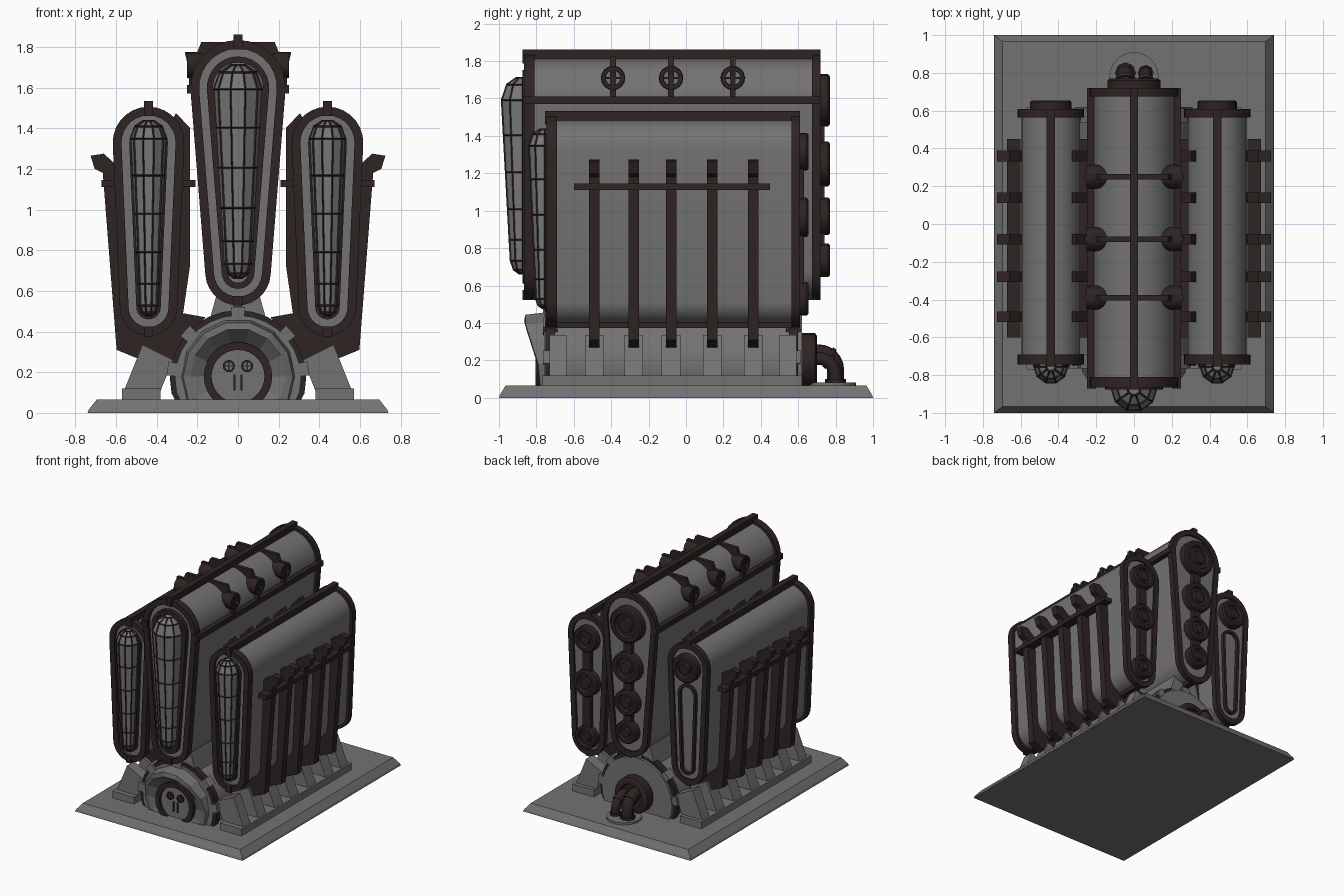
import bpy, bmesh, math
from math import sin, cos, pi, radians

if "Cube" in bpy.data.objects:
    bpy.data.objects.remove(bpy.data.objects["Cube"])

def material(name, c):
    m = bpy.data.materials.new(name)
    m.diffuse_color = (*c, 1)
    m.use_nodes = True
    m.node_tree.nodes["Principled BSDF"].inputs["Base Color"].default_value = m.diffuse_color
    return m

GRAY = material("steel gray", (0.175, 0.17, 0.17))
DARK = material("dark rust iron", (0.028, 0.017, 0.017))
GLASS = material("capsule gray", (0.19, 0.19, 0.185))

def loft(name, loops, mat, ring=False, caps=True, smooth=False):
    """Skin a list of equal point loops; ring joins last loop to first."""
    bm = bmesh.new()
    vs = [[bm.verts.new(p) for p in lp] for lp in loops]
    n = len(vs[0])
    pairs = list(zip(vs, vs[1:])) + ([(vs[-1], vs[0])] if ring else [])
    for a, b in pairs:
        for i in range(n):
            j = (i + 1) % n
            bm.faces.new((a[i], a[j], b[j], b[i]))
    if caps and not ring:
        bm.faces.new(vs[0])
        bm.faces.new(vs[-1])
    bmesh.ops.recalc_face_normals(bm, faces=bm.faces)
    me = bpy.data.meshes.new(name)
    bm.to_mesh(me)
    bm.free()
    me.materials.append(mat)
    if smooth:
        me.shade_smooth()
        me.set_sharp_from_angle(angle=radians(35))
    ob = bpy.data.objects.new(name, me)
    bpy.context.collection.objects.link(ob)
    return ob

def at_y(pts, y):
    return [(x, y, z) for x, z in pts]

def prism(name, pts, y0, y1, mat, smooth=False):
    return loft(name, [at_y(pts, y0), at_y(pts, y1)], mat, smooth=smooth)

def frame(name, outer, inner, y0, y1, mat):
    return loft(name, [at_y(outer, y0), at_y(outer, y1), at_y(inner, y1), at_y(inner, y0)],
                mat, ring=True, smooth=True)

def box(name, x0, x1, y0, y1, z0, z1, mat):
    return prism(name, [(x0, z0), (x1, z0), (x1, z1), (x0, z1)], y0, y1, mat)

def circle(cx, cz, r, n=24, floor=-9):
    return [(cx + r * cos(2 * pi * i / n), max(floor, cz + r * sin(2 * pi * i / n))) for i in range(n)]

def teardrop(cx, zt, rt, zb, rb, off=0, n=14):
    """Outline of two circles joined by tangents, wide end up."""
    a = math.asin((rt - rb) / (zt - zb))
    pts = []
    for z, r, s, e in ((zt, rt + off, -a, pi + a), (zb, rb + off, pi + a, 2 * pi - a)):
        for i in range(n + 1):
            t = s + (e - s) * i / n
            pts.append((cx + r * cos(t), z + r * sin(t)))
    return pts

def disc(name, cx, cz, r, y0, y1, mat):
    """Stepped round cap with a raised rim and a hub."""
    prof = [(1, y0), (1, y1 - .01), (.9, y1), (.68, y1), (.62, y1 - .025), (.4, y1 - .025), (.36, y1), (.1, y1)]
    loft(name, [at_y(circle(cx, cz, r * k), y) for k, y in prof], mat, smooth=True)

def tank(label, cx, spec, y0, y1):
    """Long tank: body, end frames, spines."""
    zt, rt, zb, rb = spec
    T = lambda off: teardrop(cx, zt, rt, zb, rb, off)
    prism(label + "_body", T(-.015), y0 + .015, y1 - .015, GRAY, True)
    frame(label + "_front_frame", T(.006), T(-.037), y0 - .01, y0 + .045, DARK)
    frame(label + "_back_frame", T(.006), T(-.037), y1 - .045, y1, DARK)
    frame(label + "_front_bezel", T(-.075), T(-.105), y0 - .02, y0 + .02, DARK)
    box(label + "_top_spine", cx - .022, cx + .022, y0 - .02, y1, zt + rt - .04, zt + rt + .033, DARK)
    box(label + "_bottom_spine", cx - .022, cx + .022, y0 - .02, y1, zb - rb - .012, zb - rb + .04, DARK)

def capsule(label, cx, yc, z0, z1, r0, r1):
    """Faceted tapered glass capsule with a wire cage."""
    h0, h1 = z0 + r0, z1 - r1
    prof = [(z0, r0 * .3), (z0 + .3 * r0, r0 * .75), (h0, r0)]
    prof += [(h0 + (h1 - h0) * t, r0 + (r1 - r0) * t) for t in (.13, .32, .55, .78, 1)]
    prof += [(z1 - .3 * r1, r1 * .75), (z1, r1 * .3)]
    loops = [[(cx + r * cos(2 * pi * i / 10), yc + r * sin(2 * pi * i / 10), z) for i in range(10)] for z, r in prof]
    loft(label + "_glass", loops, GLASS)
    cage = loft(label + "_cage", loops, DARK)
    w = cage.modifiers.new("bars", "WIREFRAME")
    w.thickness = .012
    w.offset = 0
    w.use_even_offset = False

# base plate with chamfered edge
rect = lambda x, y, z: [(-x, -y, z), (x, -y, z), (x, y, z), (-x, y, z)]
loft("base_plate", [rect(.74, 1, 0), rect(.735, .995, .015), rect(.695, .965, .065)], GRAY)

# three tanks and their front capsules
MAIN = (1.6, .228, .69, .155)
SIDE = (1.33, .17, .52, .135)
tank("centre_tank", 0, MAIN, -.855, .72)
capsule("centre_capsule", 0, -.872, .665, 1.71, .068, .118)
for s, lab in ((1, "right"), (-1, "left")):
    tank(lab + "_tank", s * .44, SIDE, -.735, .61)
    capsule(lab + "_capsule", s * .44, -.755, .48, 1.435, .048, .087)

RIBS = (-.49, -.28, -.08, .14, .36)
rib = [(.60, 1.22), (.66, 1.275), (.725, 1.265), (.705, 1.2), (.665, 1.18), (.597, .31), (.5, .27), (.32, .26),
       (.16, .47), (.27, .49), (.235, .73), (.235, 1.4), (.305, 1.475), (.335, 1.42)]
leg = [(.56, .11), (.38, .11), (.32, .26), (.47, .335)]
for s in (1, -1):
    side = "right" if s > 0 else "left"
    flip = lambda pts: [(s * x, z) for x, z in pts]
    # ribs wrapping the side tanks, tied by long rails
    for y in RIBS:
        prism(side + "_rib", flip(rib), y - .028, y + .028, DARK)
        prism(side + "_gusset", flip(leg), y - .05, y + .05, GRAY)
    box(side + "_outer_rail", s * .6, s * .672, -.6, .45, 1.11, 1.145, DARK)
    box(side + "_inner_rail", s * .21, s * .29, -.6, .45, 1.11, 1.145, DARK)
    # foot beam, end legs
    box(side + "_foot_beam", s * .38, s * .57, -.77, .62, .05, .12, GRAY)
    for y0, y1 in ((-.73, -.64), (.5, .59)):
        prism(side + "_end_leg", flip(leg), y0, y1, GRAY)
    # long band on the centre tank
    box(side + "_centre_band", s * .2, s * .25, -.87, .72, 1.57, 1.612, DARK)
    # porthole spouts
    for y in (-.39, -.08, .25):
        ring = lambda r, x: [(s * x, y + r * cos(pi * i / 8), 1.71 + r * sin(pi * i / 8)) for i in range(16)]
        loft(side + "_porthole", [ring(.035, .12), ring(.055, .165), ring(.065, .2), ring(.062, .252),
                                  ring(.042, .252), ring(.04, .235)], DARK, smooth=True)
        loft(side + "_porthole_lens", [ring(.041, .22), ring(.041, .24)], GRAY)
        box(side + "_porthole_bar", s * .236, s * .25, y - .045, y + .045, 1.704, 1.716, DARK)
        box(side + "_porthole_post", s * .236, s * .25, y - .007, y + .007, 1.665, 1.755, DARK)

# straps over the centre tank
half = [(.24, 1.6), (.245, 1.7), (.262, 1.775), (.2, 1.775), (.18, 1.825)]
for y in (-.39, -.08, .25):
    prism("centre_strap", half + [(-x, z) for x, z in reversed(half)], y - .015, y + .015, DARK)

# saddle under the centre tank
prism("centre_saddle", [(-.15, .42), (.15, .42), (.10, .6), (-.10, .6)], -.74, .6, GRAY)

# drum under the tanks, with dark hoops and gray clamps
prism("drum", circle(0, .17, .31, 28, .05), -.76, .62, GRAY, True)
for y0, y1 in ((-.75, -.70), (.55, .6)):
    frame("drum_hoop", circle(0, .17, .335, 28, .05), circle(0, .17, .29, 28, .05), y0, y1, DARK)
    for a in (8, 42, 90, 138, 172):
        t = radians(a)
        c = [(r * cos(t) - w * sin(t), .17 + r * sin(t) + w * cos(t))
             for r, w in ((.27, -.03), (.35, -.035), (.35, .035), (.27, .03))]
        prism("hoop_clamp", c, y0 - .015, y1 + .012, GRAY)

# canopy rim leaning forward at the top
lean = lambda z, y: y - .08 * min(1, max(0, (z - .15) / .25))
hood = lambda r, y, k: [(x, lean(z, y) if k else y, z) for x, z in circle(0, .18, r, 14, .05)]
loft("drum_hood", [hood(.285, -.74, 0), hood(.27, -.78, 1), hood(.235, -.785, 1), hood(.165, -.775, 0)],
     GRAY, caps=False)

# round front door with gauges and slots
prism("door", circle(0, .19, .14, 28, .05), -.785, -.74, GRAY)
frame("door_ring", circle(0, .18, .168, 28, .05), circle(0, .18, .13, 28, .05), -.805, -.74, DARK)
for x in (-.045, .045):
    frame("gauge_rim", circle(x, .23, .03, 14), circle(x, .23, .02, 14), -.798, -.78, DARK)
    box("gauge_bar", x - .022, x + .022, -.792, -.784, .227, .233, DARK)
    box("gauge_needle", x - .003, x + .003, -.792, -.784, .21, .25, DARK)
    box("door_slot", x * .4 - .005, x * .4 + .005, -.793, -.784, .11, .19, DARK)

# back caps and the bars that link them
box("centre_back_bar", -.035, .035, .7, .74, .7, 1.6, DARK)
for z, r in ((1.59, .14), (1.25, .12), (.97, .1), (.735, .09)):
    disc("centre_back_cap", 0, z, r, .69, .77, DARK)
box("right_back_bar", .405, .475, .59, .63, .5, 1.3, DARK)
for z, r in ((1.315, .1), (.965, .105), (.53, .09)):
    disc("right_back_cap", .44, z, r, .58, .655, DARK)
disc("left_back_cap", -.44, 1.315, .11, .58, .655, DARK)
frame("left_back_bezel", teardrop(-.44, 1.1, .08, .52, .06), teardrop(-.44, 1.1, .06, .52, .04), .59, .62, DARK)

# rear outlet: cap, floor flange and two bent pipes with collars
disc("outlet_cap", 0, .2, .145, .6, .7, DARK)
fl = lambda z: [(.13 * cos(2 * pi * i / 24), .78 + .13 * sin(2 * pi * i / 24), z) for i in range(24)]
loft("outlet_flange", [fl(.05), fl(.082)], GRAY)
for x, r, dz in ((-.045, .045, 0), (.062, .034, -.03)):
    pts = [(x, .66, .24 + dz)]
    pts += [(x, .71 + .09 * sin(t), .15 + dz + .09 * cos(t)) for t in [i * pi / 12 for i in range(7)]]
    pts.append((x, .80, .07))
    for nm, path, rad in (("outlet_pipe", pts, r), ("pipe_collar", pts[3:5], r * 1.18),
                          ("pipe_foot", [(x, .80, .07), (x, .80, .1)], r * 1.25)):
        cu = bpy.data.curves.new(nm, "CURVE")
        cu.dimensions = "3D"
        cu.bevel_depth = rad
        cu.bevel_resolution = 2
        cu.use_fill_caps = True
        sp = cu.splines.new("POLY")
        sp.points.add(len(path) - 1)
        for p, co in zip(sp.points, path):
            p.co = (*co, 1)
        cu.materials.append(DARK)
        bpy.context.collection.objects.link(bpy.data.objects.new(nm, cu))
